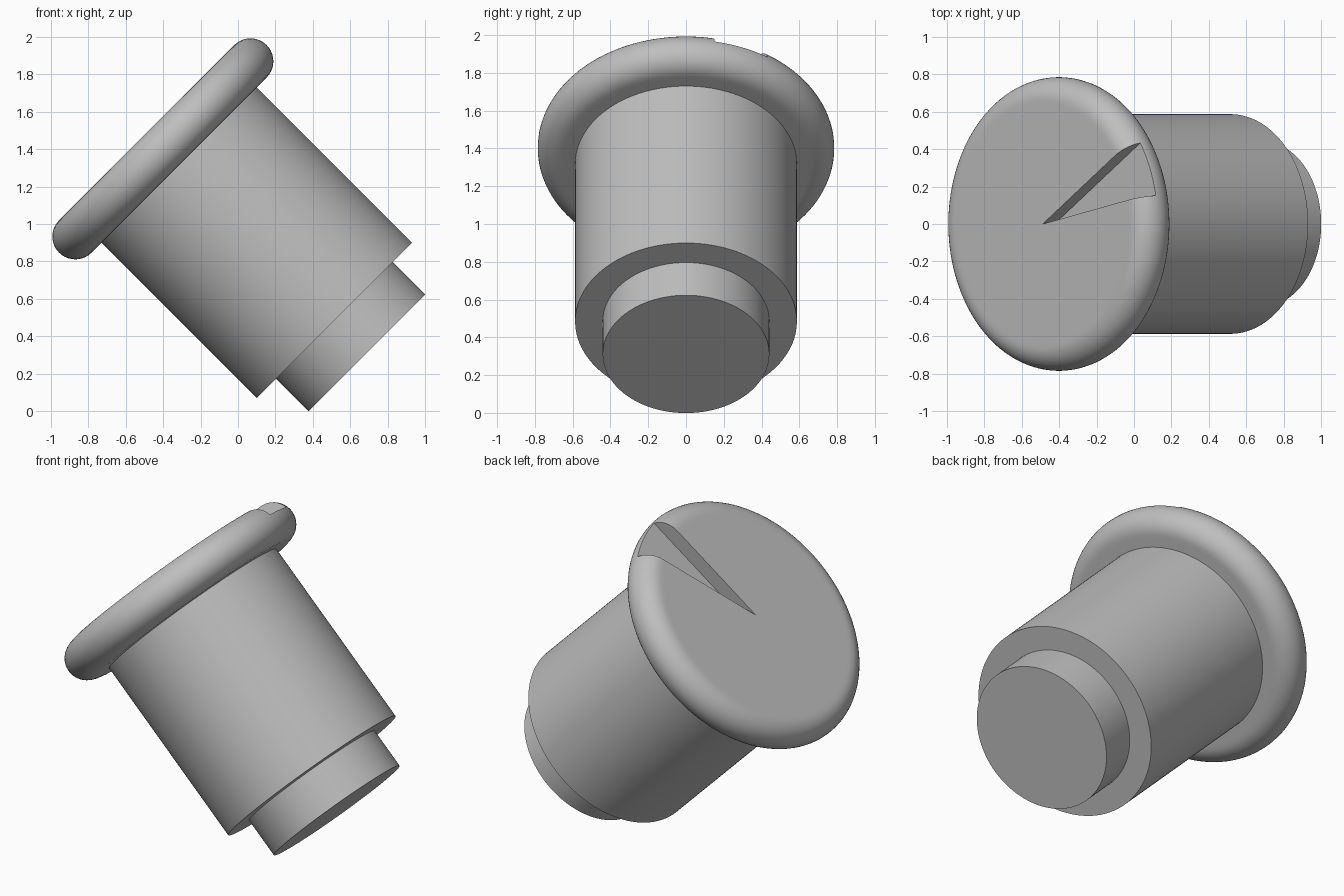
import bpy, bmesh
from math import sin, cos, pi, radians
from mathutils import Matrix

if "Cube" in bpy.data.objects:
    bpy.data.objects.remove(bpy.data.objects["Cube"])

SEGMENTS = 128
RIM = 0.1225                      # rounding radius of the head's edge
STEM_H, BODY_H = 0.245, 1.175
HEAD_MID = STEM_H + BODY_H + RIM
HEAD_TOP = HEAD_MID + RIM

# The whole part leans 45 degrees about y
PLACE = Matrix.Translation((0.689, 0, 0.311)) @ Matrix.Rotation(radians(-45), 4, 'Y')

grey = bpy.data.materials.new("plain grey")
grey.use_nodes = True
grey.diffuse_color = (0.52, 0.52, 0.52, 1)
grey.node_tree.nodes["Principled BSDF"].inputs["Base Color"].default_value = grey.diffuse_color


def make_object(name, bm):
    bmesh.ops.recalc_face_normals(bm, faces=bm.faces)
    mesh = bpy.data.meshes.new(name)
    bm.to_mesh(mesh)
    bm.free()
    mesh.materials.append(grey)
    obj = bpy.data.objects.new(name, mesh)
    obj.matrix_world = PLACE
    bpy.context.collection.objects.link(obj)
    return obj


def lathe(name, profile):
    """Revolve (radius, height) points round local z and cap both ends."""
    bm = bmesh.new()
    rings = []
    for r, h in profile:
        angles = [2 * pi * (i + 0.5) / SEGMENTS for i in range(SEGMENTS)]
        rings.append([bm.verts.new((r * cos(a), r * sin(a), h)) for a in angles])
    for low, high in zip(rings, rings[1:]):
        for i in range(SEGMENTS):
            j = (i + 1) % SEGMENTS
            bm.faces.new((low[i], low[j], high[j], high[i]))
    bm.faces.new(rings[0])
    bm.faces.new(rings[-1])
    return make_object(name, bm)


def wedge(name, start, end, reach, bottom, top):
    """Pie-slice prism with its point on the axis."""
    bm = bmesh.new()
    outline = [(0, 0)] + [(reach * cos(a), reach * sin(a)) for a in (start, end)]
    base = bm.faces.new([bm.verts.new((x, y, bottom)) for x, y in outline])
    out = bmesh.ops.extrude_face_region(bm, geom=[base])
    moved = [v for v in out["geom"] if isinstance(v, bmesh.types.BMVert)]
    bmesh.ops.translate(bm, verts=moved, vec=(0, 0, top - bottom))
    return make_object(name, bm)


def select_only(obj):
    bpy.ops.object.select_all(action='DESELECT')
    obj.select_set(True)
    bpy.context.view_layer.objects.active = obj


# Stem and main body
stem = lathe("stem", [(0.441, 0), (0.441, STEM_H + 0.02)])
body = lathe("body", [(0.587, STEM_H), (0.587, STEM_H + BODY_H + 0.02)])

# Head with a fully rounded rim; extra rings keep the flat faces flat
STEPS = 20
core = 0.785 - RIM
arc = [(core + RIM * sin(pi * k / STEPS), HEAD_MID - RIM * cos(pi * k / STEPS))
       for k in range(STEPS + 1)]
head = lathe("head", [(core - 0.02, HEAD_MID - RIM)] + arc + [(core - 0.02, HEAD_TOP)])

# Pointer notch cut into the top of the head
cutter = wedge("notch_cutter", radians(11.25), radians(33.75), 1.2,
               HEAD_TOP - 0.09, HEAD_TOP + 0.2)
cutter.hide_render = True
cut = head.modifiers.new("notch", 'BOOLEAN')
cut.operation = 'DIFFERENCE'
cut.solver = 'EXACT'
cut.object = cutter
select_only(head)
bpy.ops.object.modifier_apply(modifier=cut.name)
bpy.data.objects.remove(cutter)

for part in (stem, body, head):
    select_only(part)
    bpy.ops.object.shade_smooth_by_angle(angle=radians(30))
